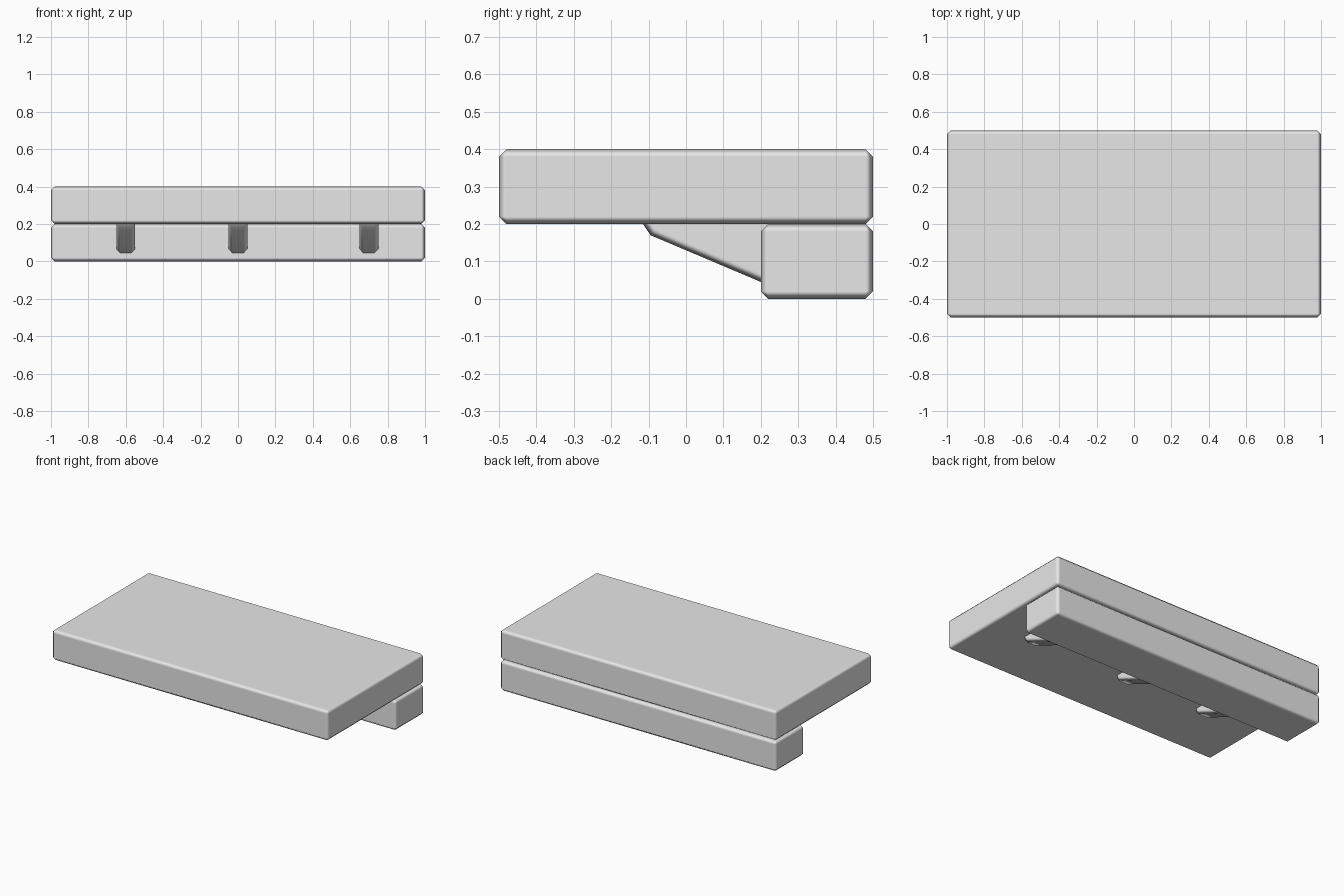
import bpy
import bmesh
import math

cube = bpy.data.objects.get("Cube")
if cube:
    bpy.data.objects.remove(cube, do_unlink=True)

grey = bpy.data.materials.new("light grey")
grey.use_nodes = True
COLOUR = (0.8, 0.8, 0.8, 1)
grey.diffuse_color = COLOUR
grey.node_tree.nodes["Principled BSDF"].inputs["Base Color"].default_value = COLOUR


def extrude_profile(name, profile, x, width):
    """Sweep a (y, z) profile along x and chamfer its edges."""
    bm = bmesh.new()
    face = bm.faces.new([bm.verts.new((-width / 2, y, z)) for y, z in profile])
    swept = bmesh.ops.extrude_face_region(bm, geom=[face])
    verts = [v for v in swept["geom"] if isinstance(v, bmesh.types.BMVert)]
    bmesh.ops.translate(bm, verts=verts, vec=(width, 0, 0))
    bmesh.ops.recalc_face_normals(bm, faces=bm.faces)
    for f in bm.faces:
        f.smooth = True
    mesh = bpy.data.meshes.new(name)
    bm.to_mesh(mesh)
    bm.free()
    mesh.materials.append(grey)
    obj = bpy.data.objects.new(name, mesh)
    obj.location.x = x
    bpy.context.collection.objects.link(obj)
    bevel = obj.modifiers.new("chamfer", "BEVEL")
    bevel.width = 0.02
    bevel.segments = 1
    bevel.limit_method = "ANGLE"
    bevel.angle_limit = math.radians(40)
    bevel.harden_normals = True
    return obj


def box_profile(y0, y1, z0, z1):
    return [(y0, z0), (y1, z0), (y1, z1), (y0, z1)]


# Shelf slab and the rail under its back edge
extrude_profile("slab", box_profile(-0.5, 0.5, 0.2, 0.4), 0, 2)
extrude_profile("back_rail", box_profile(0.2, 0.5, 0, 0.2), 0, 2)

# Sloping braces, let into the slab and the rail
brace = [(-0.135, 0.23), (-0.095, 0.17), (0.25, 0.024), (0.25, 0.23)]
for side, x in (("right", -0.6), ("middle", 0), ("left", 0.7)):
    extrude_profile(f"{side}_brace", brace, x, 0.1)
